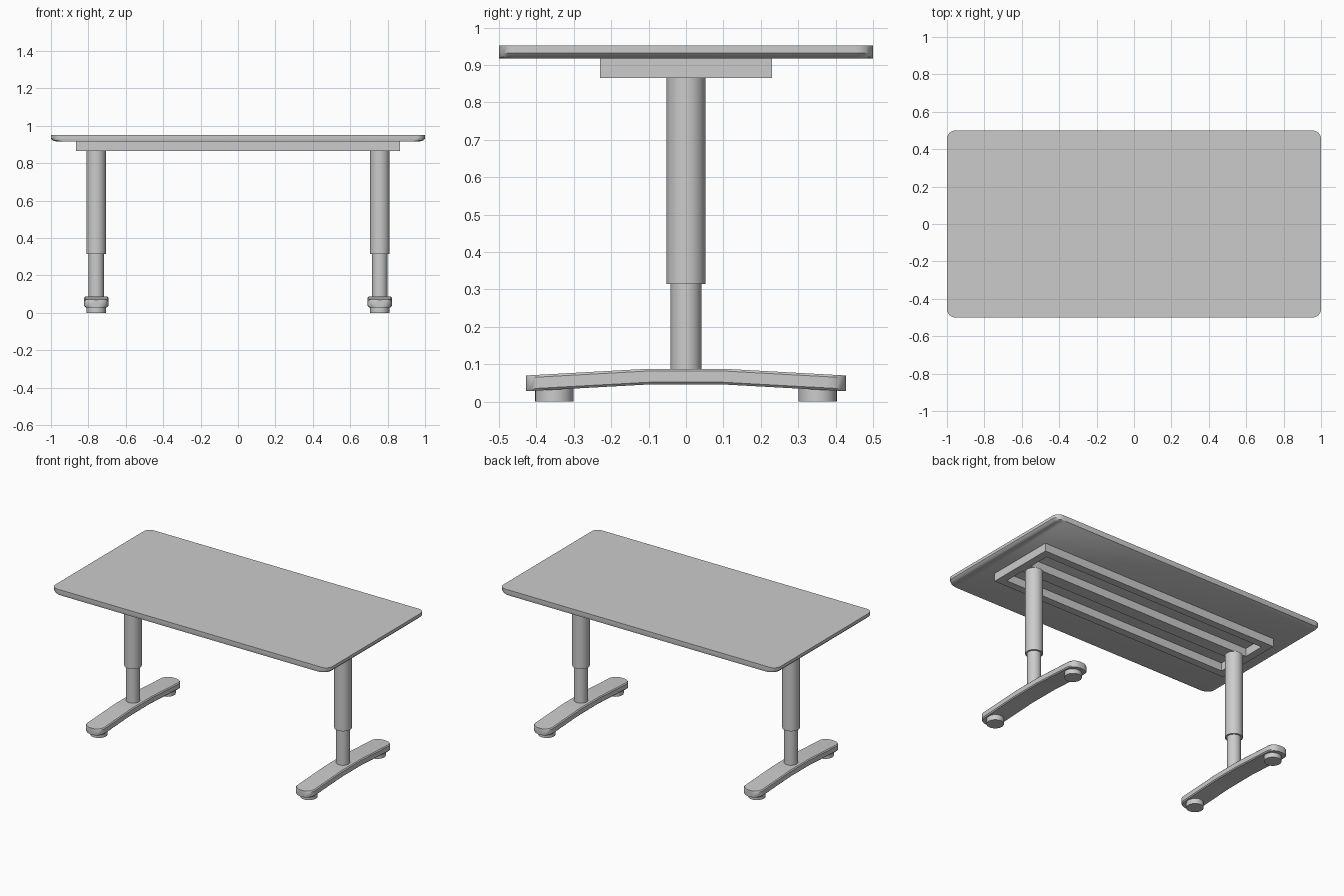
import bpy, bmesh
from math import sin, cos, pi, sqrt, radians

if "Cube" in bpy.data.objects:
    bpy.data.objects.remove(bpy.data.objects["Cube"])


def make_object(name, bm):
    bmesh.ops.recalc_face_normals(bm, faces=bm.faces)
    mesh = bpy.data.meshes.new(name)
    bm.to_mesh(mesh)
    bm.free()
    obj = bpy.data.objects.new(name, mesh)
    bpy.context.collection.objects.link(obj)
    bpy.ops.object.select_all(action='DESELECT')
    obj.select_set(True)
    bpy.context.view_layer.objects.active = obj
    bpy.ops.object.shade_smooth_by_angle(angle=radians(35))
    return obj


def loft(name, rings):
    """Skin closed rings of points and cap both ends."""
    bm = bmesh.new()
    loops = [[bm.verts.new(p) for p in ring] for ring in rings]
    n = len(loops[0])
    for a, b in zip(loops, loops[1:]):
        for i in range(n):
            j = (i + 1) % n
            bm.faces.new((a[i], a[j], b[j], b[i]))
    bm.faces.new(loops[0])
    bm.faces.new(loops[-1])
    return make_object(name, bm)


def rounded_rect(hx, hy, r, z, steps=6):
    pts = []
    for k, (sx, sy) in enumerate(((1, 1), (-1, 1), (-1, -1), (1, -1))):
        for i in range(steps + 1):
            a = (k + i / steps) * pi / 2
            pts.append((sx * (hx - r) + r * cos(a), sy * (hy - r) + r * sin(a), z))
    return pts


def cylinder(name, x, y, r, z0, z1, n=32):
    return loft(name, [[(x + r * cos(2 * pi * i / n), y + r * sin(2 * pi * i / n), z)
                        for i in range(n)] for z in (z0, z1)])


def box(name, x0, x1, y0, y1, z0, z1):
    return loft(name, [[(x0, y0, z), (x1, y0, z), (x1, y1, z), (x0, y1, z)] for z in (z0, z1)])


# Tabletop with rounded corners, ends eased underneath
loft("tabletop", [rounded_rect(hx, 0.5, 0.045, z) for hx, z in
                  ((0.975, 0.917), (0.99, 0.921), (1.0, 0.932), (1.0, 0.952))])

# Underframe: long rails, centre beam and end bars
Z0, Z1 = 0.865, 0.917
for label, y, w in (("front_rail", -0.205, 0.025), ("centre_beam", 0, 0.04), ("back_rail", 0.205, 0.025)):
    box(label, -0.865, 0.865, y - w, y + w, Z0, Z1)
for side, s in (("left", -1), ("right", 1)):
    for label, y0, y1 in (("front", -0.18, -0.04), ("back", 0.04, 0.18)):
        x0, x1 = sorted((s * 0.815, s * 0.865))
        box(f"{side}_{label}_end_bar", x0, x1, y0, y1, Z0, Z1)


def foot_half_width(y, half=0.065, end=0.428, r=0.05):
    d = max(0, abs(y) - (end - r))
    return half - r + sqrt(max(0, r * r - d * d))


# Arched foot stations along y, with rounded ends
ends = [0.428 - 0.05 + 0.05 * sin(i / 6 * pi / 2) for i in range(7)]
half = [0.1, 0.16, 0.24, 0.31] + ends
stations = [-y for y in reversed(half)] + half

# Telescopic legs, feet and floor pads
for side, x in (("left", -0.758), ("right", 0.758)):
    cylinder(f"{side}_upper_column", x, 0, 0.052, 0.315, 0.866)
    cylinder(f"{side}_lower_column", x, 0, 0.041, 0.075, 0.33)
    rings = []
    for y in stations:
        w = foot_half_width(y)
        drop = 0.018 * max(0, abs(y) - 0.1) / 0.328
        t, b = 0.088 - drop, 0.046 - drop
        e = 0.006
        rings.append([(x - w + e, y, b), (x + w - e, y, b), (x + w, y, b + e), (x + w, y, t - e),
                      (x + w - e, y, t), (x - w + e, y, t), (x - w, y, t - e), (x - w, y, b + e)])
    loft(f"{side}_foot", rings)
    for label, y in (("front", -0.352), ("back", 0.352)):
        cylinder(f"{side}_{label}_pad", x, y, 0.051, 0, 0.045)
